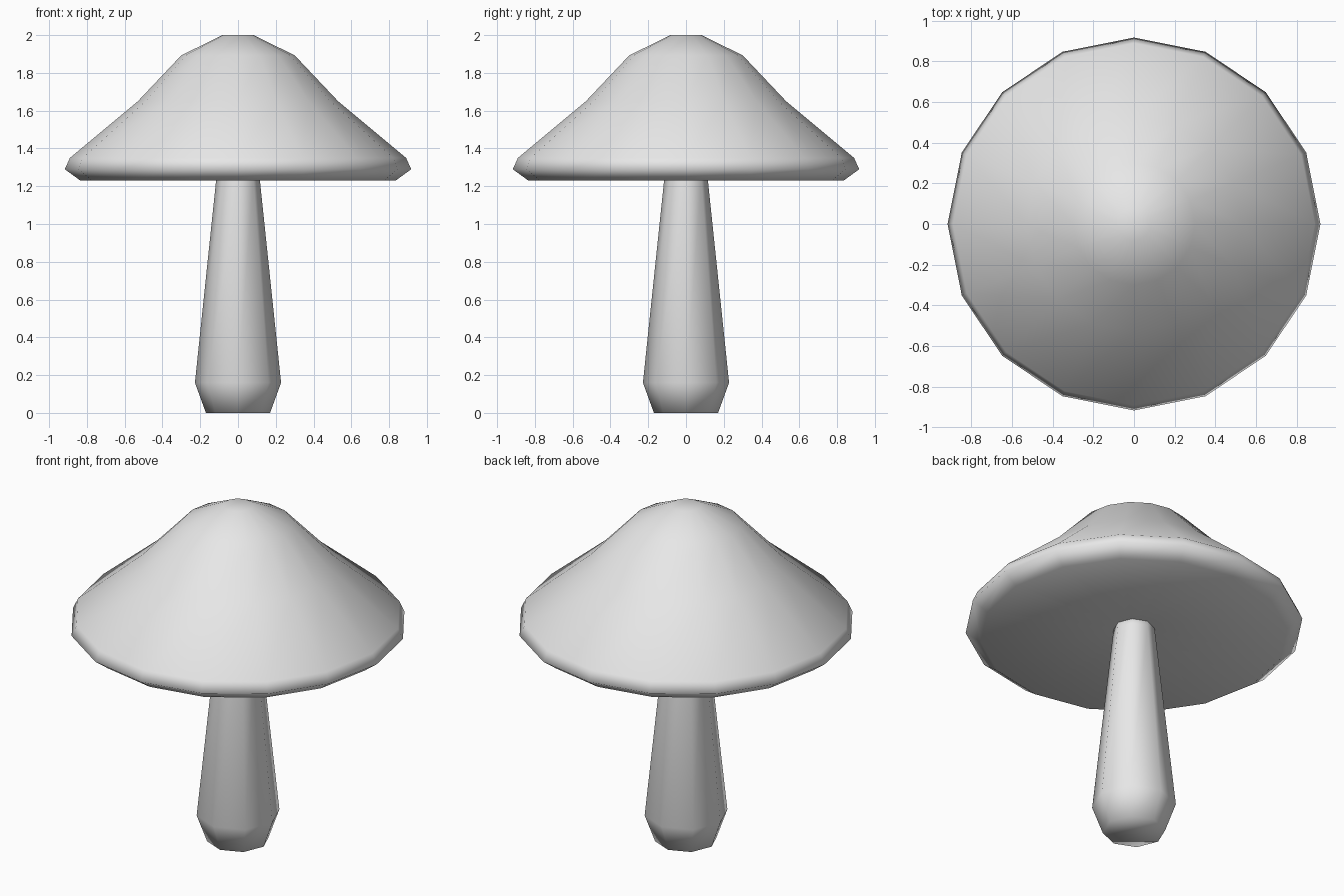
import bpy
import bmesh
from math import cos, sin, tau

cube = bpy.data.objects.get("Cube")
if cube:
    bpy.data.objects.remove(cube)

# Single pale grey colour
grey = bpy.data.materials.new("pale_grey")
grey.use_nodes = True
colour = (0.8, 0.8, 0.8, 1)
grey.diffuse_color = colour
grey.node_tree.nodes["Principled BSDF"].inputs["Base Color"].default_value = colour


def lathe(name, profile, sides):
    """Turn (radius, height) points about z, closing the first and last rings."""
    bm = bmesh.new()
    rings = []
    for r, z in profile:
        angles = [tau * i / sides for i in range(sides)]
        rings.append([bm.verts.new((r * cos(a), r * sin(a), z)) for a in angles])
    for low, high in zip(rings, rings[1:]):
        for i in range(sides):
            j = (i + 1) % sides
            bm.faces.new((low[i], low[j], high[j], high[i]))
    bm.faces.new(rings[0][::-1])
    bm.faces.new(rings[-1])
    bmesh.ops.recalc_face_normals(bm, faces=bm.faces)
    for face in bm.faces:
        face.smooth = True
    mesh = bpy.data.meshes.new(name)
    bm.to_mesh(mesh)
    bm.free()
    mesh.materials.append(grey)
    obj = bpy.data.objects.new(name, mesh)
    bpy.context.collection.objects.link(obj)
    return obj


# Eight-sided stem with a swollen foot, its top sunk into the cap
lathe("stem", [(0.17, 0), (0.228, 0.16), (0.115, 1.24), (0.11, 1.29)], 8)

# Sixteen-sided flared cap with a slightly hollow underside
lathe("cap", [(0.1, 1.27), (0.835, 1.23), (0.917, 1.29), (0.89, 1.35),
              (0.53, 1.65), (0.3, 1.893), (0.082, 2.0)], 16)
